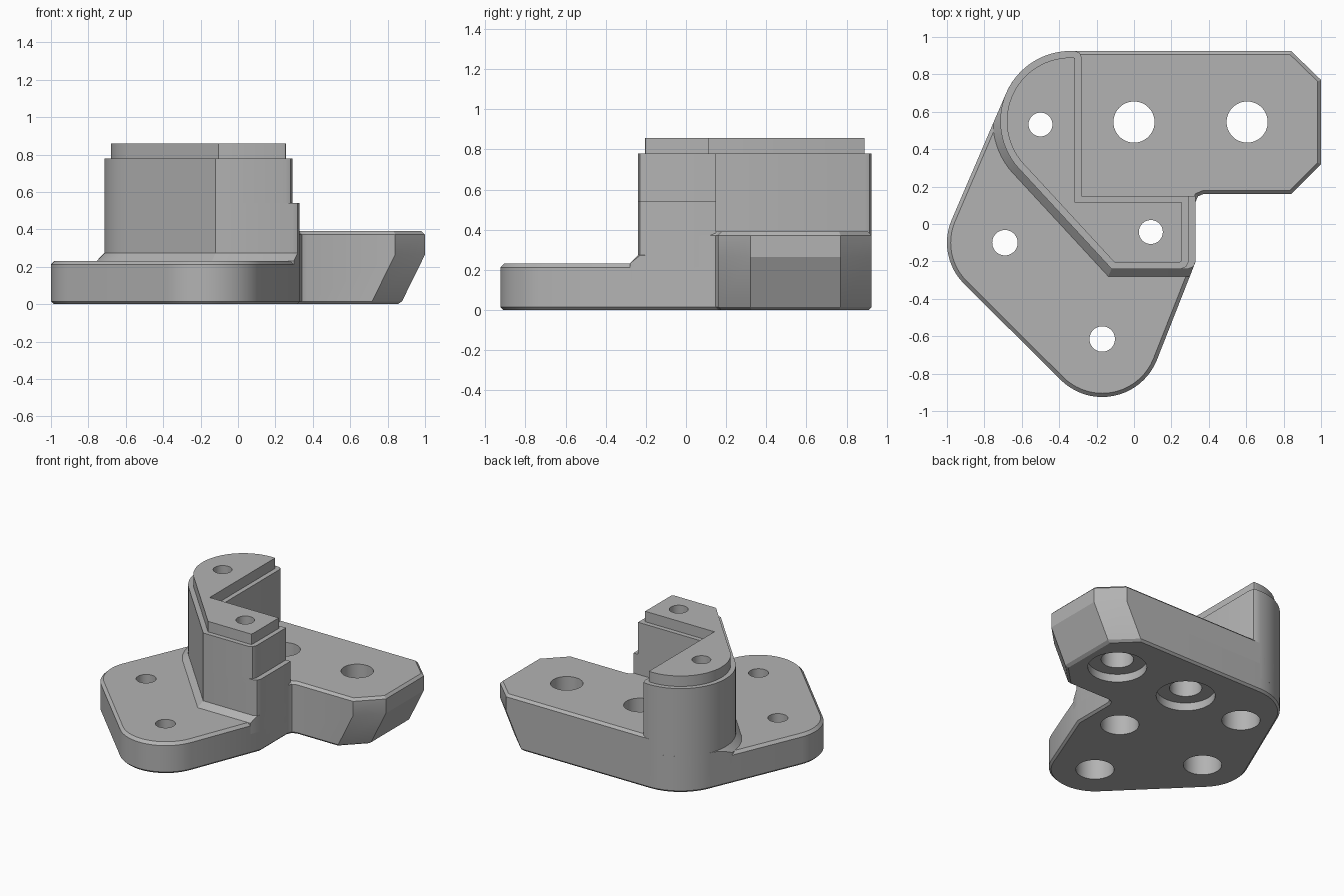
import bpy, bmesh
from math import cos, sin, pi, radians
from mathutils import Vector, geometry

if "Cube" in bpy.data.objects:
    bpy.data.objects.remove(bpy.data.objects["Cube"], do_unlink=True)

grey = bpy.data.materials.new("plain grey")
grey.use_nodes = True
grey.diffuse_color = (0.45, 0.45, 0.45, 1)
grey.node_tree.nodes["Principled BSDF"].inputs["Base Color"].default_value = (0.45, 0.45, 0.45, 1)


def arc(cx, cy, r, start=0, end=360, n=64):
    full = end - start == 360
    steps = n if full else n - 1
    angles = [radians(start + (end - start) * i / steps) for i in range(n)]
    return [Vector((cx + r * cos(a), cy + r * sin(a))) for a in angles]


def hull(points):
    loop = [points[i] for i in geometry.convex_hull_2d(points)]
    area = sum(a.x * b.y - b.x * a.y for a, b in zip(loop, loop[1:] + loop[:1]))
    return loop if area > 0 else loop[::-1]


def inset(loop, d):
    """Move every edge of a counter-clockwise outline inward by d."""
    result = []
    for i, p in enumerate(loop):
        a = (p - loop[i - 1]).normalized()
        b = (loop[(i + 1) % len(loop)] - p).normalized()
        na, nb = Vector((-a.y, a.x)), Vector((-b.y, b.x))
        result.append(p + (na + nb) * d / max(1 + na.dot(nb), 0.2))
    return result


def loft(name, levels):
    """Closed solid through (outline, height) levels."""
    bm = bmesh.new()
    rings = [[bm.verts.new((p.x, p.y, z)) for p in loop] for loop, z in levels]
    for low, high in zip(rings, rings[1:]):
        for i in range(len(low)):
            j = (i + 1) % len(low)
            bm.faces.new((low[i], low[j], high[j], high[i]))
    bm.faces.new(rings[0][::-1])
    bm.faces.new(rings[-1])
    bmesh.ops.recalc_face_normals(bm, faces=bm.faces)
    mesh = bpy.data.meshes.new(name)
    bm.to_mesh(mesh)
    bm.free()
    mesh.materials.append(grey)
    ob = bpy.data.objects.new(name, mesh)
    bpy.context.collection.objects.link(ob)
    return ob


def boolean(ob, cutter, operation):
    bpy.context.view_layer.objects.active = ob
    mod = ob.modifiers.new("cut", "BOOLEAN")
    mod.object, mod.operation, mod.solver = cutter, operation, "EXACT"
    bpy.ops.object.modifier_apply(modifier=mod.name)


def tower_outline(right):
    # L-shaped wall with a round back corner and a diagonal outer face
    corners = [(-0.12, -0.24), (right - 0.04, -0.24), (right - 0.012, -0.228), (right, -0.2),
               (right, 0.15), (-0.28, 0.15), (-0.28, 0.89), (-0.29, 0.915)]
    return [Vector(c) for c in corners] + arc(-0.34, 0.55, 0.375, 86, 226, 32)


def arm_outline(shift):
    # Arm with clipped end corners; shift pulls the end back
    corners = [(-0.34, 0.04), (0.33, 0.04), (0.33, 0.12), (0.342, 0.148), (0.37, 0.16),
               (0.84 - shift, 0.16), (1 - shift, 0.32), (1 - shift, 0.77),
               (0.84 - shift, 0.925), (-0.34, 0.925)]
    return [Vector(c) for c in corners]


# Base plate wrapping two round lobes and the tower corner
wall = tower_outline(0.33)
plate = hull(arc(-0.69, -0.1, 0.31) + arc(-0.17, -0.61, 0.315) + arc(-0.34, 0.55, 0.375)
             + wall[:5] + [Vector((0.33, 0.925))])
base = loft("base_plate", [(inset(plate, 0.015), 0), (plate, 0.015),
                           (plate, 0.212), (inset(plate, 0.02), 0.232)])

# Side arm with undercut end
tip = arm_outline(0)
arm = loft("side_arm", [(inset(arm_outline(0.13), 0.015), 0), (arm_outline(0.123), 0.015),
                        (tip, 0.265), (tip, 0.372), (inset(tip, 0.018), 0.39)])

# Tower in two steps with a raised rim
lower = loft("tower_lower", [(wall, 0.1), (wall, 0.54)])
top = tower_outline(0.292)
upper = loft("tower_upper", [(top, 0.5), (top, 0.78),
                             (inset(top, 0.035), 0.78), (inset(top, 0.035), 0.858)])

# Sloped skirt at the tower foot, trimmed to the plate edge
flare = inset(wall, -0.04)
skirt = loft("tower_skirt", [(flare, 0.15), (flare, 0.232), (wall, 0.273)])
trim = loft("trim", [(plate, 0.1), (plate, 0.6)])
boolean(skirt, trim, "INTERSECT")
bpy.data.objects.remove(trim, do_unlink=True)

# Bolt holes, counterbored from below: x, y, radius, bore radius, bore depth
holes = [(-0.69, -0.1, 0.068, 0.13, 0.15), (-0.17, -0.615, 0.068, 0.13, 0.15),
         (-0.5, 0.532, 0.064, 0.13, 0.5), (0.09, -0.043, 0.064, 0.13, 0.5),
         (0, 0.545, 0.11, 0.2, 0.06), (0.605, 0.545, 0.11, 0.2, 0.06)]
parts = [base, arm, lower, upper, skirt]
for x, y, r, bore, depth in holes:
    thin, wide = arc(x, y, r, n=48), arc(x, y, bore, n=48)
    drill = loft("drill", [(wide, -0.1), (wide, depth), (thin, depth), (thin, 1)])
    for part in parts:
        boolean(part, drill, "DIFFERENCE")
    bpy.data.objects.remove(drill, do_unlink=True)

# Smooth the round walls and keep edges crisp
bpy.ops.object.select_all(action="DESELECT")
for part in parts:
    part.select_set(True)
bpy.context.view_layer.objects.active = base
bpy.ops.object.shade_smooth_by_angle(angle=radians(25))
